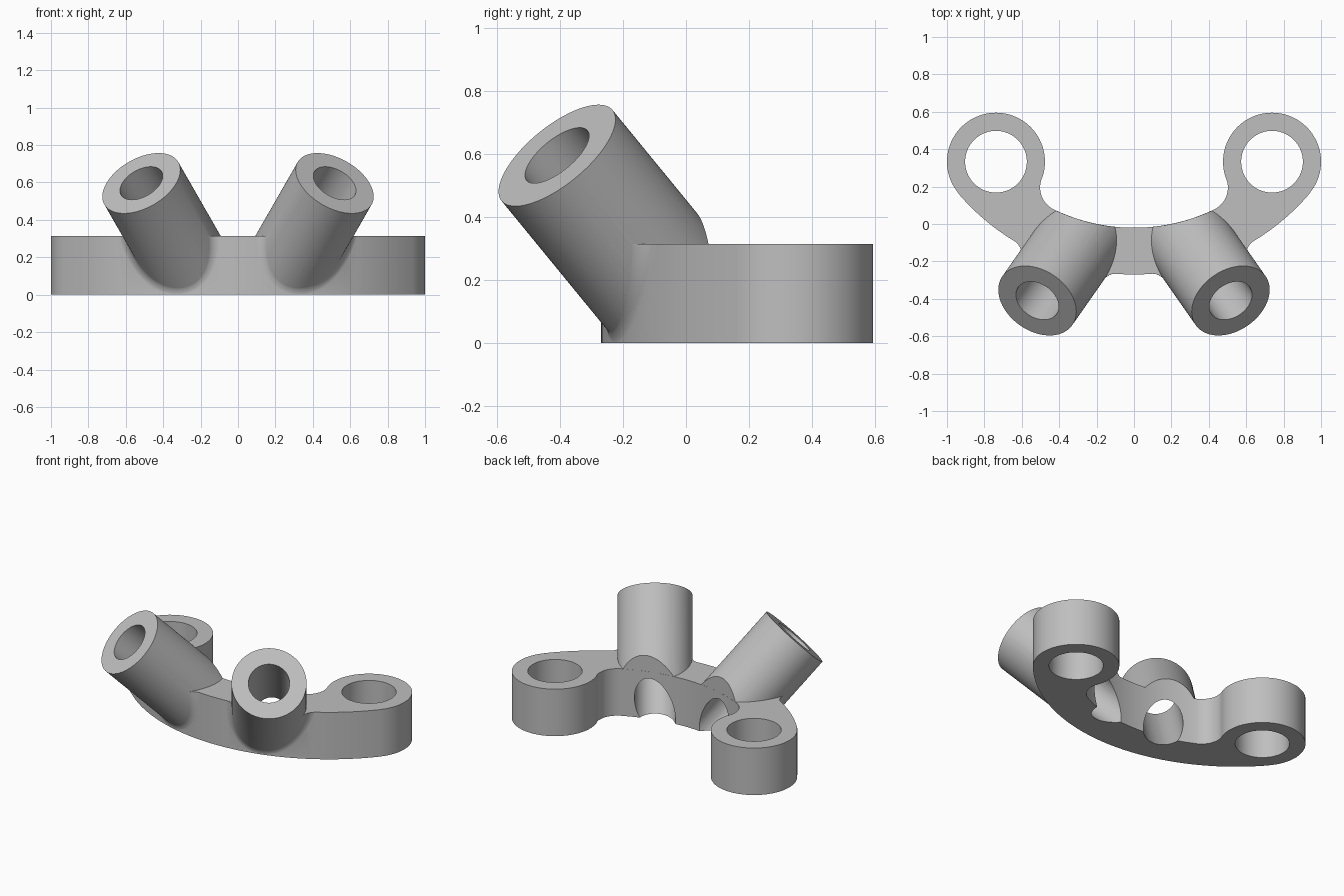
import bpy, bmesh
from math import sin, cos, radians, degrees, atan2, ceil
from mathutils import Vector

if "Cube" in bpy.data.objects:
    bpy.data.objects.remove(bpy.data.objects["Cube"])

# Main dimensions
HEIGHT = 0.315
ARC_Y, ARC_OUT, ARC_IN = 0.9655, 1.2355, 0.9855    # curved bar, centred on (0, ARC_Y)
RING, RING_R, RING_HOLE = (0.738, 0.333), 0.262, 0.165
CORNER, CORNER_R = (0.372, 0.195), 0.13            # inner corner between ring and bar
TUBE_R, BORE_R, BLEND_R = 0.228, 0.125, 0.08
TUBE_END = (0.517, -0.41, 0.596)
LEAN, TURN = radians(45), radians(35)
GAP = 0.0006                                       # keeps joined faces from coinciding


def arc(centre, r, a0, a1, step=2):
    n = max(2, ceil(abs(a1 - a0) / step))
    angles = [radians(a0 + (a1 - a0) * i / n) for i in range(n + 1)]
    return [(centre[0] + r * cos(a), centre[1] + r * sin(a)) for a in angles]


def heading(start, end):
    return degrees(atan2(end[1] - start[1], end[0] - start[0]))


def finish(name, bm):
    bmesh.ops.recalc_face_normals(bm, faces=bm.faces)
    mesh = bpy.data.meshes.new(name)
    bm.to_mesh(mesh)
    bm.free()
    obj = bpy.data.objects.new(name, mesh)
    bpy.context.collection.objects.link(obj)
    return obj


def prism(name, points, z0, z1):
    bm = bmesh.new()
    verts = [bm.verts.new((x, y, z0)) for x, y in points]
    bmesh.ops.remove_doubles(bm, verts=verts, dist=0.001)
    face = bm.faces.new([v for v in verts if v.is_valid])
    top = bmesh.ops.extrude_face_region(bm, geom=[face])["geom"]
    bmesh.ops.translate(bm, vec=(0, 0, z1 - z0),
                        verts=[g for g in top if isinstance(g, bmesh.types.BMVert)])
    return finish(name, bm)


def rod(name, start, end, r, sides=96):
    bm = bmesh.new()
    axis = end - start
    bmesh.ops.create_cone(bm, cap_ends=True, segments=sides, radius1=r, radius2=r,
                          depth=axis.length)
    bmesh.ops.rotate(bm, verts=bm.verts, cent=(0, 0, 0),
                     matrix=axis.to_track_quat("Z", "Y").to_matrix())
    bmesh.ops.translate(bm, verts=bm.verts, vec=(start + end) / 2)
    return finish(name, bm)


def combine(target, other, operation):
    mod = target.modifiers.new("combine", "BOOLEAN")
    mod.operation, mod.solver, mod.object = operation, "EXACT", other
    bpy.context.view_layer.objects.active = target
    bpy.ops.object.modifier_apply(modifier=mod.name)
    bpy.data.objects.remove(other)


def zone(top):
    # Space in front of the bar's inner wall, used to trim the tubes
    centre = (0, ARC_Y)
    points = arc(centre, ARC_IN + GAP, -150, -30, 1.5) + arc(centre, 2.5, -30, -150)
    return prism("trim_zone", points, GAP, top)


def blend(name, end, axis, low, side):
    # Rounded seam between the tube and the bar's front wall
    bm = bmesh.new()
    rows = []
    hub = Vector((0, ARC_Y, 0))
    reach = BLEND_R - 0.001
    flat = axis.xy
    for deg in range(-110, 91, 4):
        a = radians(deg)
        n = low * cos(a) + side * sin(a)
        p = end + n * (TUBE_R + reach)
        q = (p - hub).xy
        b = q.dot(flat) / flat.dot(flat)
        c = (q.dot(q) - (ARC_OUT + reach) ** 2) / flat.dot(flat)
        ball = p + axis * (-b + (b * b - c) ** 0.5)
        m = (ball - hub) * Vector((1, 1, 0))
        m.normalize()
        row = [ball - BLEND_R * n.slerp(m, i / 8) for i in range(9)]
        row.append(ball - 1.4 * BLEND_R * (n + m))
        rows.append([bm.verts.new(v) for v in row])
    for r0, r1 in zip(rows, rows[1:]):
        for i in range(len(r0)):
            j = (i + 1) % len(r0)
            bm.faces.new((r0[i], r0[j], r1[j], r1[i]))
    bm.faces.new(rows[0])
    bm.faces.new(rows[-1])
    bmesh.ops.triangulate(bm, faces=bm.faces)
    return finish(name, bm)


# Curved bar with a round lug at each end
hub = (0, ARC_Y)
tangent = heading(hub, RING)
half = arc(hub, ARC_OUT, -90, tangent, 1.5)
half += arc(RING, RING_R, tangent, heading(RING, CORNER) % 360, 4)
half += arc(CORNER, CORNER_R, heading(CORNER, RING), heading(hub, CORNER), 5)
half += arc(hub, ARC_IN, heading(hub, CORNER), -90, 1.5)
bracket = prism("bracket", half + [(-x, y) for x, y in half[-2:0:-1]], 0, HEIGHT)

# Leaning tubes with rounded seams
bores = []
for s in (-1, 1):
    out = Vector((s * sin(TURN), -cos(TURN), 0))
    up = Vector((0, 0, 1))
    axis = out * cos(LEAN) + up * sin(LEAN)
    low = out * sin(LEAN) - up * cos(LEAN)
    side = Vector((s * cos(TURN), sin(TURN), 0))
    end = Vector((s * TUBE_END[0], TUBE_END[1], TUBE_END[2]))
    tube = rod("tube", end - axis * 1.1, end, TUBE_R)
    combine(tube, zone(1.5), "INTERSECT")
    combine(bracket, tube, "UNION")
    seam = blend("seam", end, axis, low, side)
    combine(seam, zone(HEIGHT - GAP), "INTERSECT")
    combine(bracket, seam, "UNION")
    bores.append((end - axis * 1.12, end + axis * 0.1, BORE_R))
    lug = Vector((s * RING[0], RING[1], 0))
    bores.append((lug - up * 0.1, lug + up * 0.5, RING_HOLE))

# Through holes in tubes and lugs
for start, end, r in bores:
    combine(bracket, rod("bore", start, end, r, 80), "DIFFERENCE")

# Plain grey finish
grey = bpy.data.materials.new("grey")
grey.use_nodes = True
colour = (0.52, 0.52, 0.52, 1)
grey.diffuse_color = colour
grey.node_tree.nodes["Principled BSDF"].inputs["Base Color"].default_value = colour
bracket.data.materials.clear()
bracket.data.materials.append(grey)

bpy.ops.object.select_all(action="DESELECT")
bracket.select_set(True)
bpy.context.view_layer.objects.active = bracket
bpy.ops.object.shade_smooth_by_angle(angle=radians(30))
